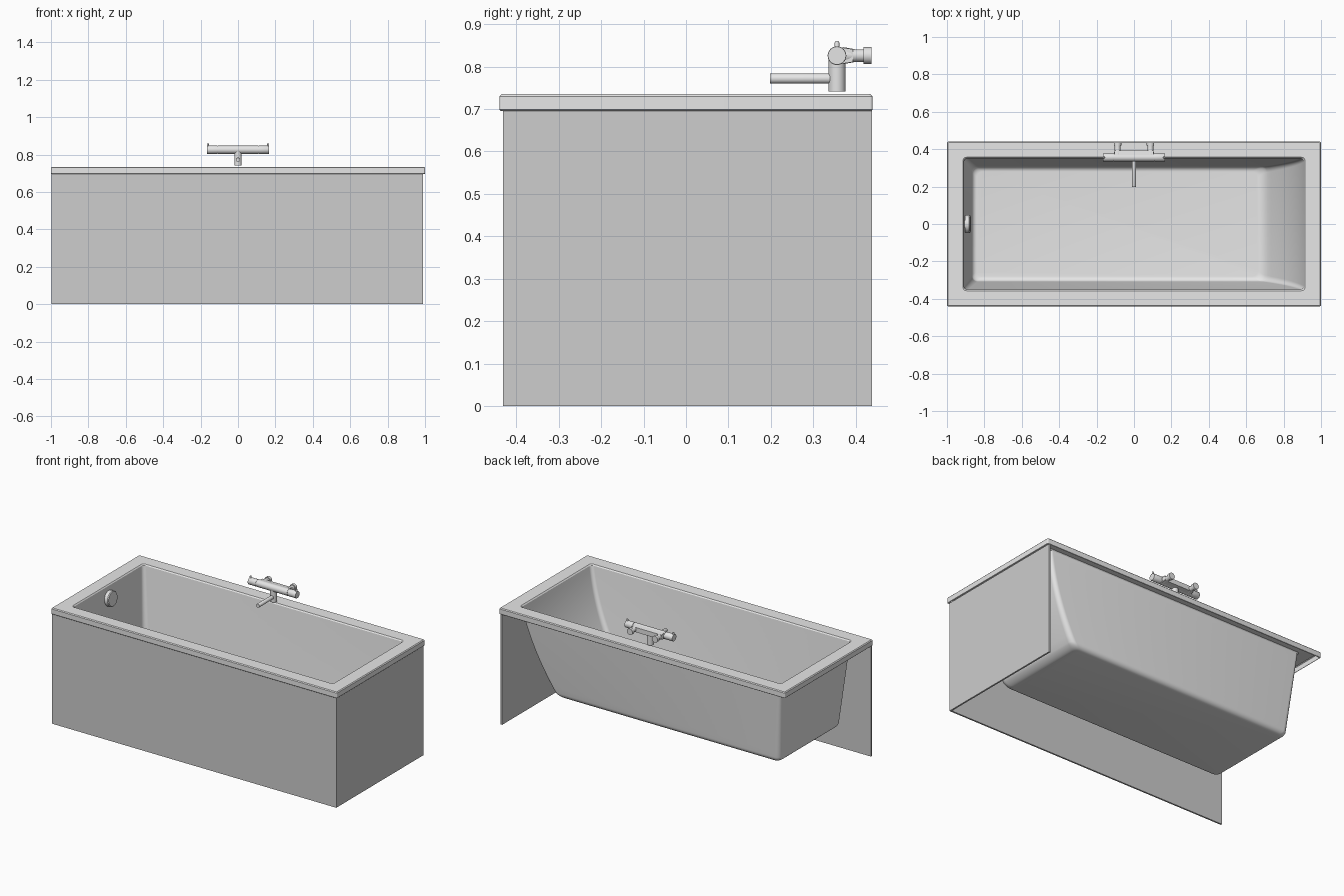
import bpy, bmesh, math
from mathutils import Matrix, Vector

if "Cube" in bpy.data.objects:
    bpy.data.objects.remove(bpy.data.objects["Cube"])


def material(name, v):
    m = bpy.data.materials.new(name)
    m.diffuse_color = (v, v, v, 1)
    m.use_nodes = True
    m.node_tree.nodes["Principled BSDF"].inputs["Base Color"].default_value = m.diffuse_color
    return m


ENAMEL = material("white_enamel", 0.80)
PANEL = material("panel_grey", 0.61)
METAL = material("tap_metal", 0.78)


def shade(ob, angle):
    bpy.ops.object.select_all(action='DESELECT')
    bpy.context.view_layer.objects.active = ob
    ob.select_set(True)
    bpy.ops.object.shade_smooth_by_angle(angle=math.radians(angle))


def finish(name, bm, mat, smooth=True, recalc=True):
    if recalc:
        bmesh.ops.recalc_face_normals(bm, faces=bm.faces)
    me = bpy.data.meshes.new(name)
    bm.to_mesh(me)
    bm.free()
    me.materials.append(mat)
    ob = bpy.data.objects.new(name, me)
    bpy.context.collection.objects.link(ob)
    if smooth:
        shade(ob, 35)
    return ob


def box(name, lo, hi, mat):
    bm = bmesh.new()
    bmesh.ops.create_cube(bm, size=1)
    lo, hi = Vector(lo), Vector(hi)
    for v in bm.verts:
        v.co = Vector([(lo[i] + hi[i]) / 2 + v.co[i] * (hi[i] - lo[i]) for i in range(3)])
    return finish(name, bm, mat, smooth=False)


def bridge(bm, loops):
    for a, b in zip(loops, loops[1:]):
        n = len(a)
        for i in range(n):
            j = (i + 1) % n
            bm.faces.new((a[i], a[j], b[j], b[i]))


def lathe(name, profile, axis, origin, mat=METAL, n=32):
    """Turned solid: profile is (distance along axis, radius)."""
    bm = bmesh.new()
    rot = Vector((0, 0, 1)).rotation_difference(Vector(axis)).to_matrix().to_4x4()
    mx = Matrix.Translation(origin) @ rot
    loops = [[bm.verts.new(mx @ Vector((r * math.cos(2 * math.pi * k / n),
                                        r * math.sin(2 * math.pi * k / n), d)))
              for k in range(n)] for d, r in profile]
    bridge(bm, loops)
    bm.faces.new(loops[-1])
    bm.faces.new(loops[0][::-1])
    return finish(name, bm, mat)


def rounded_rect(bm, z, xl, xr, hy, r, n=6):
    pts = []
    for cx, cy, a0 in ((xr - r, hy - r, 0), (xl + r, hy - r, 90),
                       (xl + r, -hy + r, 180), (xr - r, -hy + r, 270)):
        for k in range(n + 1):
            a = math.radians(a0 + 90 * k / n)
            pts.append(bm.verts.new((cx + r * math.cos(a), cy + r * math.sin(a), z)))
    return pts


# thin bath shell: lip, flat rim, walls with a sloping back, rounded floor
TOP, DEPTH, THICK = 0.735, 0.532, 0.002
levels = [(z, -1 + d, 1 - d, 0.44 - d, 0.006)
          for z, d in ((0.696, 0.003), (0.699, 0), (0.730, 0), (0.735, 0.005))]
levels += [(TOP, -0.915, 0.915, 0.357, 0.02), (0.732, -0.912, 0.912, 0.354, 0.02)]


def wall(z):
    t = (TOP - z) / DEPTH
    return (-0.91 + 0.045 * t, 0.91 - 0.09 * t - 0.125 * t * t,
            0.352 - 0.047 * t, 0.02 + 0.012 * t)


N, FILLET = 16, 0.03
low = TOP - DEPTH + FILLET
for k in range(N + 1):
    z = 0.728 + (low - 0.728) * k / N
    levels.append((z, *wall(z)))
xl, xr, hy, r = wall(low)
for k in range(1, 7):
    s, c = math.sin(math.pi * k / 12), 1 - math.cos(math.pi * k / 12)
    levels.append((low - FILLET * s, xl + 0.027 * c, xr - 0.026 * s - 0.025 * c,
                   hy - 0.027 * c, r))
bm = bmesh.new()
loops = [rounded_rect(bm, *lv) for lv in levels]
bridge(bm, loops)
bm.faces.new(loops[-1])
tub = finish("bath_tub", bm, ENAMEL, smooth=False, recalc=False)
mod = tub.modifiers.new("thickness", 'SOLIDIFY')
mod.thickness = THICK
mod.offset = -1
bpy.context.view_layer.objects.active = tub
tub.select_set(True)
bpy.ops.object.modifier_apply(modifier=mod.name)
shade(tub, 20)

# apron panels on the front and right sides only
box("front_panel", (-0.998, -0.432, 0), (0.99, -0.422, 0.698), PANEL)
box("right_panel", (0.98, -0.422, 0), (0.99, 0.438, 0.698), PANEL)

# overflow cover on the steep end wall
lathe("overflow_cover", [(0, 0.048), (0.022, 0.048), (0.027, 0.044)],
      (1, 0, 0.09), (-0.901, 0, 0.655), METAL)

# tap: horizontal bar with a groove before each end handle
TY, TZ, R = 0.356, 0.826, 0.022
lathe("tap_bar", [(-0.167, 0.021), (-0.165, R), (-0.112, R), (-0.112, 0.02), (-0.109, 0.02),
                  (-0.109, R), (0.109, R), (0.109, 0.02), (0.112, 0.02), (0.112, R),
                  (0.165, R), (0.167, 0.021)], (1, 0, 0), (0, TY, TZ))

# tapered body behind the bar
bm = bmesh.new()
bmesh.ops.create_cube(bm, size=1)
for v in bm.verts:
    back = v.co.y > 0
    v.co = (v.co.x * 0.208, TY + (0.038 if back else 0),
            TZ + v.co.z * (0.03 if back else 0.042))
finish("tap_body", bm, METAL, smooth=False)

# tap stem and spout
lathe("tap_stem", [(0, 0.02), (0.078, 0.02)], (0, 0, 1), (0, TY, 0.742))
lathe("tap_spout", [(0, 0.012), (0.156, 0.012), (0.158, 0.011)],
      (0, -1, 0), (0, TY, 0.772))

# paired wall unions and handle levers
for side, s in (("left", -1), ("right", 1)):
    lathe(side + "_union", [(0, 0.02), (0.028, 0.015), (0.048, 0.015),
                            (0.048, 0.02), (0.066, 0.02)],
          (0, 1, 0), (s * 0.088, 0.371, TZ))
    lathe(side + "_handle_pin", [(0, 0.0055), (0.03, 0.0055), (0.034, 0.004)],
          (0, 0, 1), (s * 0.161, TY, TZ))
